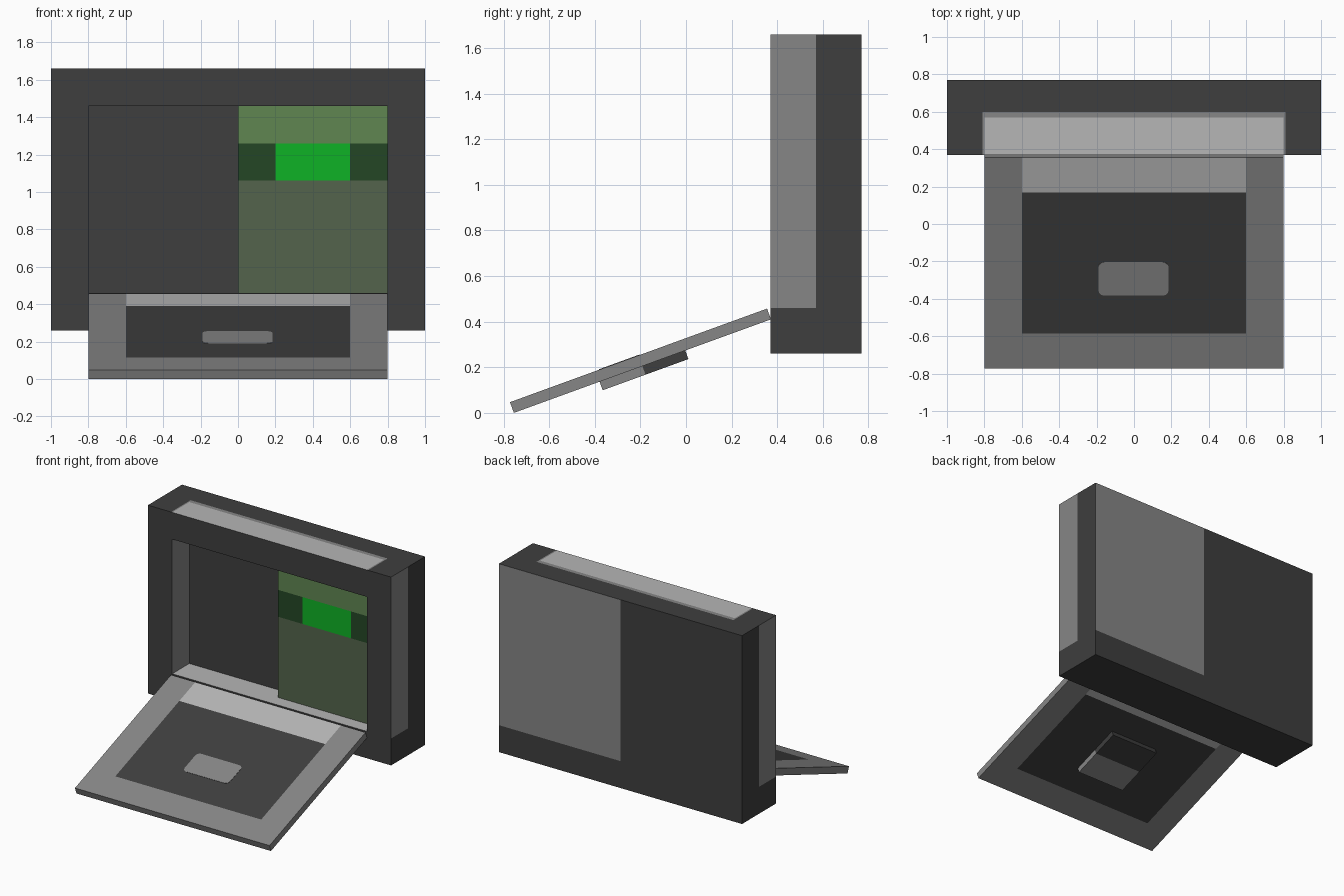
import bpy
import bmesh
from math import radians
from mathutils import Matrix, Vector

if "Cube" in bpy.data.objects:
    bpy.data.objects.remove(bpy.data.objects["Cube"])


def material(name, *srgb):
    linear = [((c / 255 + 0.055) / 1.055) ** 2.4 for c in srgb] + [1.0]
    mat = bpy.data.materials.new(name)
    mat.use_nodes = True
    mat.diffuse_color = linear
    mat.node_tree.nodes["Principled BSDF"].inputs["Base Color"].default_value = linear
    return mat


materials = [
    material("dark grey", 62, 62, 62),
    material("mid grey", 134, 134, 134),
    material("light grey", 182, 182, 182),
    material("leaf green", 96, 134, 81),
    material("olive green", 84, 100, 76),
    material("deep green", 36, 70, 37),
    material("bright green", 15, 178, 38),
]
DARK, MID, LIGHT, LEAF, OLIVE, DEEP, BRIGHT = range(7)


def box(low, high, cuts):
    """Box between two corners, sliced at the positions listed per axis."""
    low, high = Vector(low), Vector(high)
    bm = bmesh.new()
    bmesh.ops.create_cube(bm, size=1)
    for v in bm.verts:
        v.co = (low + high) / 2 + v.co * (high - low)
    for axis, positions in cuts.items():
        normal = Vector((axis == "x", axis == "y", axis == "z"))
        for p in positions:
            bmesh.ops.bisect_plane(bm, geom=bm.verts[:] + bm.edges[:] + bm.faces[:],
                                   plane_co=normal * p, plane_no=normal)
    return bm


def finish(name, bm, rule, matrix=Matrix()):
    """Colour the faces by a rule on centre and normal, then make the object."""
    bmesh.ops.recalc_face_normals(bm, faces=bm.faces[:])
    for f in bm.faces:
        f.material_index = rule(f.calc_center_median(), f.normal)
    mesh = bpy.data.meshes.new(name)
    bm.to_mesh(mesh)
    bm.free()
    for mat in materials:
        mesh.materials.append(mat)
    obj = bpy.data.objects.new(name, mesh)
    obj.matrix_world = matrix
    bpy.context.collection.objects.link(obj)
    return obj


# Cabinet with a recessed front opening
FRONT, INNER, BACK = 0.37, 0.57, 0.77
cabinet = box((-1, FRONT, 0.26), (1, BACK, 1.66),
              {"x": (-0.81, -0.8, 0, 0.8, 0.81), "y": (INNER, 0.6), "z": (0.46, 1.46)})
opening = []
for face in cabinet.faces:
    c = face.calc_center_median()
    if face.normal.y < -0.9 and abs(c.x) < 0.8 and 0.46 < c.z < 1.46:
        opening.append(face)
extruded = bmesh.ops.extrude_face_region(cabinet, geom=opening)["geom"]
moved = [g for g in extruded if isinstance(g, bmesh.types.BMVert)]
bmesh.ops.translate(cabinet, verts=moved, vec=(0, INNER - FRONT, 0))
leftover = [f for f in opening if f.is_valid]
if leftover:
    bmesh.ops.delete(cabinet, geom=leftover, context="FACES")


def cabinet_colour(c, n):
    if n.z > 0.9:
        if abs(c.x) < 0.8 and c.y < INNER:
            return LIGHT
        return MID if abs(c.x) < 0.81 and c.y < 0.6 else DARK
    if abs(n.x) > 0.9:
        return MID if c.y < INNER and c.z > 0.46 else DARK
    if n.y > 0.9:
        return MID if c.x > 0 and c.z > 0.46 else DARK
    if n.z < -0.9 and c.z > 1:
        return MID
    return DARK


finish("cabinet", cabinet, cabinet_colour)

# Green control block inside the opening
panel = box((0, 0.47, 0.46), (0.8, INNER, 1.46), {"x": (0.2, 0.6), "z": (1.06, 1.26)})


def panel_colour(c, n):
    if c.z > 1.26:
        return LEAF
    if c.z < 1.06:
        return OLIVE
    return BRIGHT if 0.2 < c.x < 0.6 and n.y < -0.9 else DEEP


finish("control_panel", panel, panel_colour)

# Open door, built flat and tilted down from the opening
tilt = Matrix.Translation((0, -0.755, 0)) @ Matrix.Rotation(radians(20), 4, "X")
door = box((-0.8, 0, 0), (0.8, 1.2, 0.05), {"x": (-0.6, 0.6), "y": (0.2, 1.0)})


def door_colour(c, n):
    if abs(n.z) < 0.9 or abs(c.x) > 0.6 or c.y < 0.2:
        return MID
    return DARK if c.y < 1.0 else LIGHT


finish("door", door, door_colour, tilt)

# Rounded grip plate on the inner face of the door
plate = box((-0.19, 0.415, 0.049), (0.185, 0.605, 0.052), {})
upright = [e for e in plate.edges if abs(e.verts[0].co.z - e.verts[1].co.z) > 0.001]
bmesh.ops.bevel(plate, geom=upright, offset=0.03, segments=3, profile=0.5, affect="EDGES")
finish("grip_plate", plate, lambda c, n: MID, tilt)

# Two-tone handle under the door
handle = box((-0.2, 0.4, -0.04), (0.2, 0.8, 0), {"y": (0.6,)})
finish("door_handle", handle, lambda c, n: MID if c.y < 0.6 else DARK, tilt)
